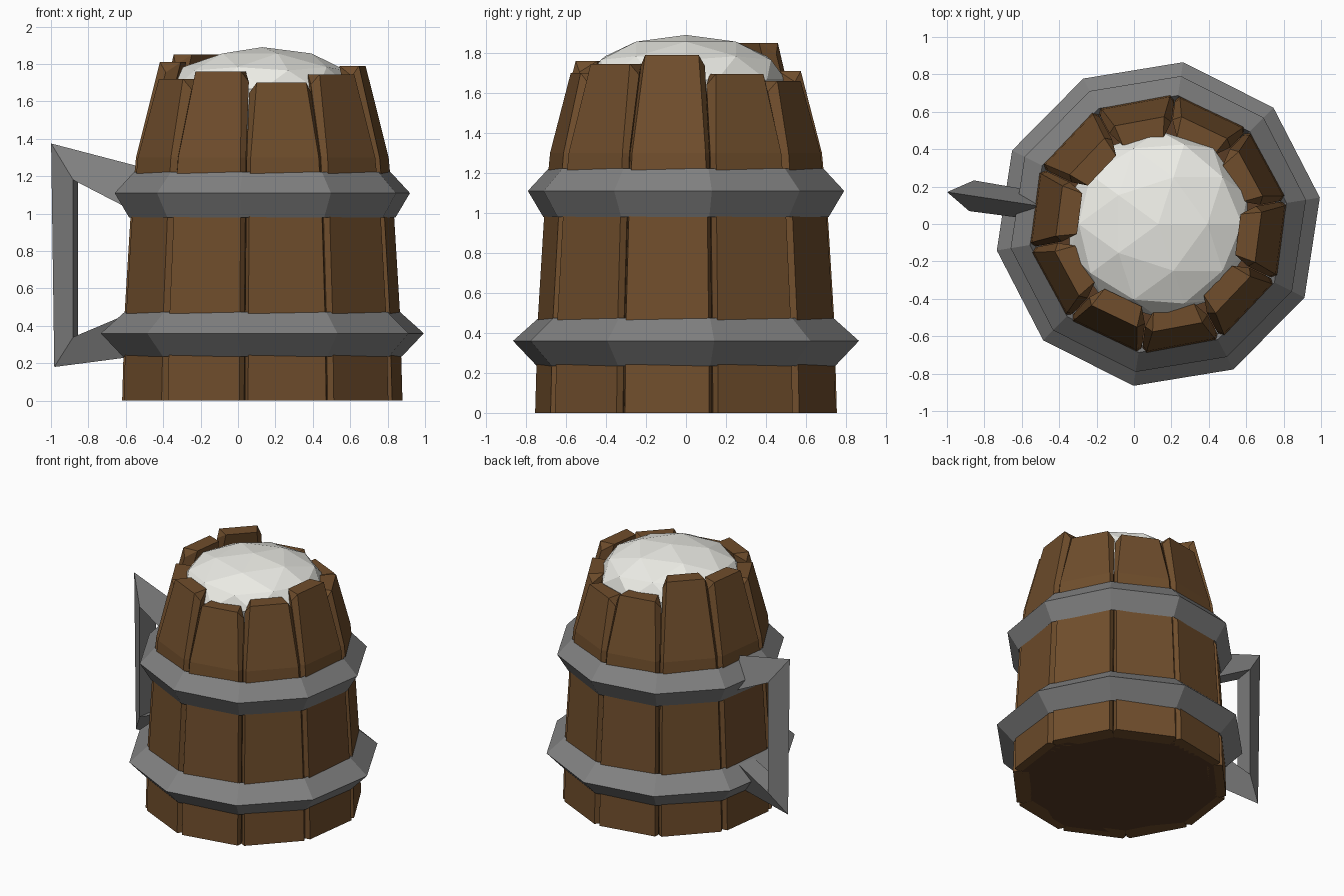
import bpy, bmesh, math
from mathutils import Vector

if "Cube" in bpy.data.objects:
    bpy.data.objects.remove(bpy.data.objects["Cube"])

CX = 0.13          # mug axis
T18 = math.tan(math.radians(18))


def material(name, col):
    m = bpy.data.materials.new(name)
    m.diffuse_color = (*col, 1)
    m.use_nodes = True
    m.node_tree.nodes["Principled BSDF"].inputs["Base Color"].default_value = m.diffuse_color
    return m


WOOD = material("wood", (0.16, 0.075, 0.025))
DARK = material("dark_wood", (0.10, 0.045, 0.018))
METAL = material("iron", (0.22, 0.22, 0.22))
FOAM = material("foam", (0.85, 0.85, 0.80))


def polar(r, side, z, ang):
    """Point at distance r along a heading, shifted sideways."""
    a = math.radians(ang)
    return Vector((CX + r * math.cos(a) - side * math.sin(a),
                   r * math.sin(a) + side * math.cos(a), z))


def loft(name, rings, mat, closed=False):
    """Skin a list of equal-length point loops with flat faces."""
    bm = bmesh.new()
    vs = [[bm.verts.new(p) for p in ring] for ring in rings]
    n = len(vs[0])
    pairs = list(zip(vs, vs[1:] + vs[:1])) if closed else list(zip(vs, vs[1:]))
    for a, b in pairs:
        for i in range(n):
            j = (i + 1) % n
            bm.faces.new((a[i], a[j], b[j], b[i]))
    if not closed:
        bm.faces.new(vs[0])
        if n == 6:     # stave top: flat centre with sloping corners
            t = vs[-1]
            bm.faces.new((t[0], t[1], t[3], t[4]))
            bm.faces.new((t[1], t[2], t[3]))
            bm.faces.new((t[4], t[5], t[0]))
        else:
            bm.faces.new(vs[-1])
    bmesh.ops.recalc_face_normals(bm, faces=bm.faces)
    me = bpy.data.meshes.new(name)
    bm.to_mesh(me)
    bm.free()
    me.materials.append(mat)
    ob = bpy.data.objects.new(name, me)
    bpy.context.collection.objects.link(ob)
    return ob


# Staves: six-sided section with V grooves, tapering to uneven tops
def stave(i, top):
    ang = 28.5 + 36 * i
    rings = []
    levels = [(0, .728, .212), (.47, .715, .208), (.98, .685, .198),
              (1.3, .657, .185), (top, .657 - .24 * (top - 1.3), .135)]
    for z, d, w in levels:
        last = z == top
        side = T18 * (d - .035) - .002
        inner = .11 if last else T18 * (d - .11) - .002
        drop = .055 if last else 0
        rings.append([polar(d, -w, z, ang), polar(d, w, z, ang),
                      polar(d - .035, side, z - drop, ang),
                      polar(d - .11, inner, z, ang),
                      polar(d - .11, -inner, z, ang),
                      polar(d - .035, -side, z - drop, ang)])
    loft(f"stave_{i + 1}", rings, WOOD)


for i, h in enumerate([1.695, 1.66, 1.71, 1.85, 1.81, 1.72, 1.76, 1.70, 1.745, 1.79]):
    stave(i, h)

# Base board
loft("base", [[polar(.70, 0, z, 10.5 + 36 * k) for k in range(10)]
              for z in (0.0, 0.06)], DARK)


# Ten-sided hoops with a pointed ridge
def hoop(name, profile):
    loft(name, [[polar(r, 0, z, 9.3 + 36 * k) for r, z in profile]
                for k in range(10)], METAL, closed=True)


hoop("lower_hoop", [(.755, .235), (.875, .36), (.745, .475), (.68, .355)])
hoop("upper_hoop", [(.722, .98), (.80, 1.11), (.695, 1.222), (.64, 1.1)])

# Handle: triangular section, ridge outwards, swept around three sides
path = [((.62, 1.24), (.62, .98), .075), ((1.142, 1.375), (1.01, 1.18), .083),
        ((1.125, .18), (1.01, .34), .083), ((.70, .235), (.70, .47), .075)]
loft("handle", [[polar(*[ridge[0], 0, ridge[1]], 171.4),
                 polar(inn[0], w, inn[1], 171.4),
                 polar(inn[0], -w, inn[1], 171.4)] for ridge, inn, w in path], METAL)

# Foam dome
bpy.ops.mesh.primitive_ico_sphere_add(subdivisions=2, radius=1, location=(CX, 0, 1.665))
foam = bpy.context.object
foam.name = "foam"
foam.scale = (.5, .5, .225)
foam.data.materials.append(FOAM)
